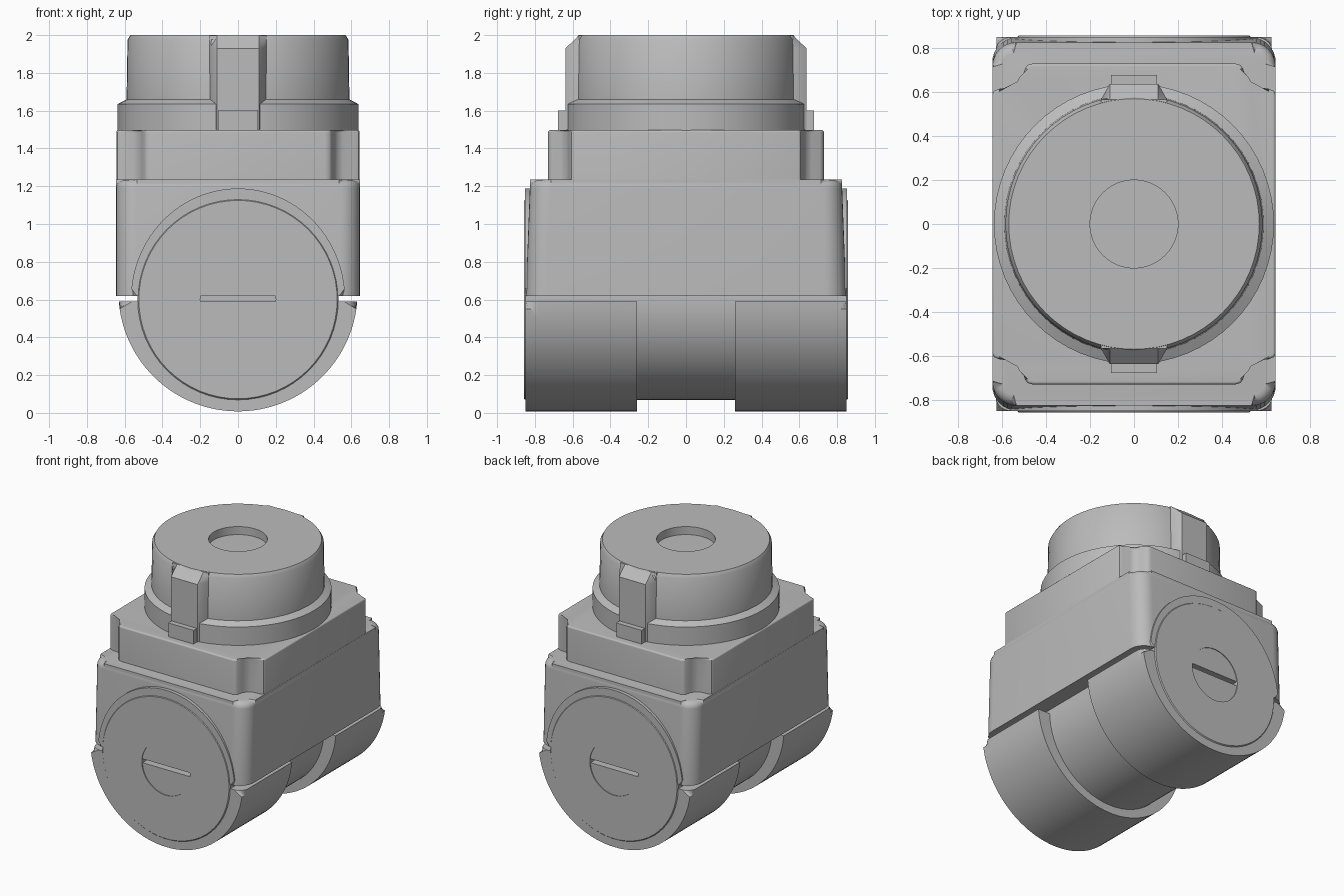
import bpy, bmesh
from math import sin, cos, pi, asin, radians

cube = bpy.data.objects.get("Cube")
if cube:
    bpy.data.objects.remove(cube, do_unlink=True)

GREY = 0.5
grey = bpy.data.materials.new("plain grey")
grey.use_nodes = True
grey.diffuse_color = (GREY, GREY, GREY, 1)
grey.node_tree.nodes["Principled BSDF"].inputs["Base Color"].default_value = (GREY, GREY, GREY, 1)


def finish(name, bm):
    """Turn a bmesh into a smooth-shaded grey object."""
    bmesh.ops.recalc_face_normals(bm, faces=bm.faces)
    mesh = bpy.data.meshes.new(name)
    bm.to_mesh(mesh)
    bm.free()
    mesh.materials.append(grey)
    obj = bpy.data.objects.new(name, mesh)
    bpy.context.collection.objects.link(obj)
    bpy.ops.object.select_all(action='DESELECT')
    obj.select_set(True)
    bpy.context.view_layer.objects.active = obj
    bpy.ops.object.shade_smooth_by_angle(angle=radians(35))
    return obj


def upright(u, v, w):
    return (u, v, w)


def frontward(u, v, w):
    return (u, -w, v)


def backward(u, v, w):
    return (u, w, v)


def prism(name, outline, w0, w1, place, rounding=0, keep=lambda u, v: True, flare=1):
    """Extrude an outline from w0 to w1, rounding chosen edges of the far end."""
    bm = bmesh.new()
    n = len(outline)
    low = [bm.verts.new(place(u, v * flare, w0)) for u, v in outline]
    high = [bm.verts.new(place(u, v, w1)) for u, v in outline]
    bm.faces.new(low)
    bm.faces.new(high)
    rim = []
    for i in range(n):
        j = (i + 1) % n
        bm.faces.new((low[i], low[j], high[j], high[i]))
        (ua, va), (ub, vb) = outline[i], outline[j]
        if keep((ua + ub) / 2, (va + vb) / 2):
            rim.append(bm.edges.get((high[i], high[j])))
    if rounding:
        bmesh.ops.bevel(bm, geom=rim, offset=rounding, segments=5,
                        profile=0.5, affect='EDGES', clamp_overlap=True)
    return finish(name, bm)


def lathe(name, profile, place, centre=0, sides=64):
    """Spin (radius, height) points; a zero radius closes an end."""
    bm = bmesh.new()
    rings = []
    for r, w in profile:
        count = sides if r else 1
        rings.append([bm.verts.new(place(r * cos(2 * pi * k / sides),
                                         centre + r * sin(2 * pi * k / sides), w))
                      for k in range(count)])
    for a, b in zip(rings, rings[1:]):
        for k in range(sides):
            j = (k + 1) % sides
            quad = [a[k % len(a)], a[j % len(a)], b[j % len(b)], b[k % len(b)]]
            bm.faces.new(list(dict.fromkeys(quad)))
    return finish(name, bm)


def four_way(quarter):
    """Mirror one quarter of an outline into a closed loop."""
    back = quarter[::-1]
    return (quarter + [(-x, y) for x, y in back]
            + [(-x, -y) for x, y in quarter] + [(x, -y) for x, y in back])


def arc(rx, ry, centre, start, end, steps):
    return [(rx * cos(start + (end - start) * k / steps),
             centre + ry * sin(start + (end - start) * k / steps)) for k in range(steps + 1)]


# Main housing: wide block with rounded corners, slightly flared downwards
corner = [(x + 0.535, y) for x, y in arc(0.11, 0.11, 0.715, 0, pi / 2, 8)]
prism("housing_block", four_way(corner), 0.62, 1.235, upright,
      rounding=0.045, keep=lambda x, y: abs(y) > 0.7, flare=1.028)

# Narrower top of the housing with scooped corners
scoop = [(0.644, 0.59), (0.637, 0.605), (0.615, 0.615), (0.555, 0.622), (0.525, 0.637),
         (0.508, 0.665), (0.495, 0.71), (0.483, 0.724), (0.46, 0.73)]
prism("housing_top", four_way(scoop), 1.1, 1.497, upright, rounding=0.012)

# Horizontal joint barrel with a shallow round recess at both ends
AXIS = 0.6
END = 0.857
lathe("joint_barrel",
      [(0, -END + 0.06), (0.2, -END + 0.06), (0.2, -END), (0.525, -END), (0.532, -END + 0.008),
       (0.532, END - 0.008), (0.525, END), (0.2, END), (0.2, END - 0.06), (0, END - 0.06)],
      frontward, AXIS)

# Arched collars above the barrel and half shells below it
tilt = asin(0.05 / 0.63)
shell = arc(0.633, 0.632, 0.64, pi + tilt, 2 * pi - tilt, 48)
collar = arc(0.567, 0.588, AXIS, asin(0.02 / 0.588), pi - asin(0.02 / 0.588), 48)
for side, place in (("front", frontward), ("back", backward)):
    prism(side + "_collar", collar, 0.7, 0.852, place,
          rounding=0.03, keep=lambda x, z: z > 0.63)
    prism(side + "_lower_shell", shell, 0.26, 0.85, place,
          rounding=0.07, keep=lambda x, z: z < 0.585)

# Round cap with flange, chamfered rim and a recess on top
lathe("top_cap",
      [(0, 1.45), (0.637, 1.45), (0.637, 1.635), (0.59, 1.66), (0.585, 1.975),
       (0.57, 2.0), (0.2, 2.0), (0.2, 1.94), (0, 1.94)], upright)

# Tapered lugs on the cap, each with a sloping top, and a small tab below
for side, s in (("front", -1), ("back", 1)):
    bm = bmesh.new()
    levels = [(1.5, 0.638), (1.93, 0.638), (1.998, 0.567)]
    rows = []
    for z, y in levels:
        rows.append([bm.verts.new((x, s * yy, z)) for x, yy in
                     ((-0.15, 0.5), (-0.15, 0.567), (-0.11, y), (0.11, y), (0.15, 0.567), (0.15, 0.5))])
    for a, b in zip(rows, rows[1:]):
        for k in range(6):
            j = (k + 1) % 6
            bm.faces.new((a[k], a[j], b[j], b[k]))
    bm.faces.new(rows[0])
    bm.faces.new(rows[-1])
    finish(side + "_cap_lug", bm)
    tab = [(-0.105, s * 0.55), (0.105, s * 0.55), (0.105, s * 0.678), (-0.105, s * 0.678)]
    prism(side + "_cap_tab", tab, 1.48, 1.6, upright)
